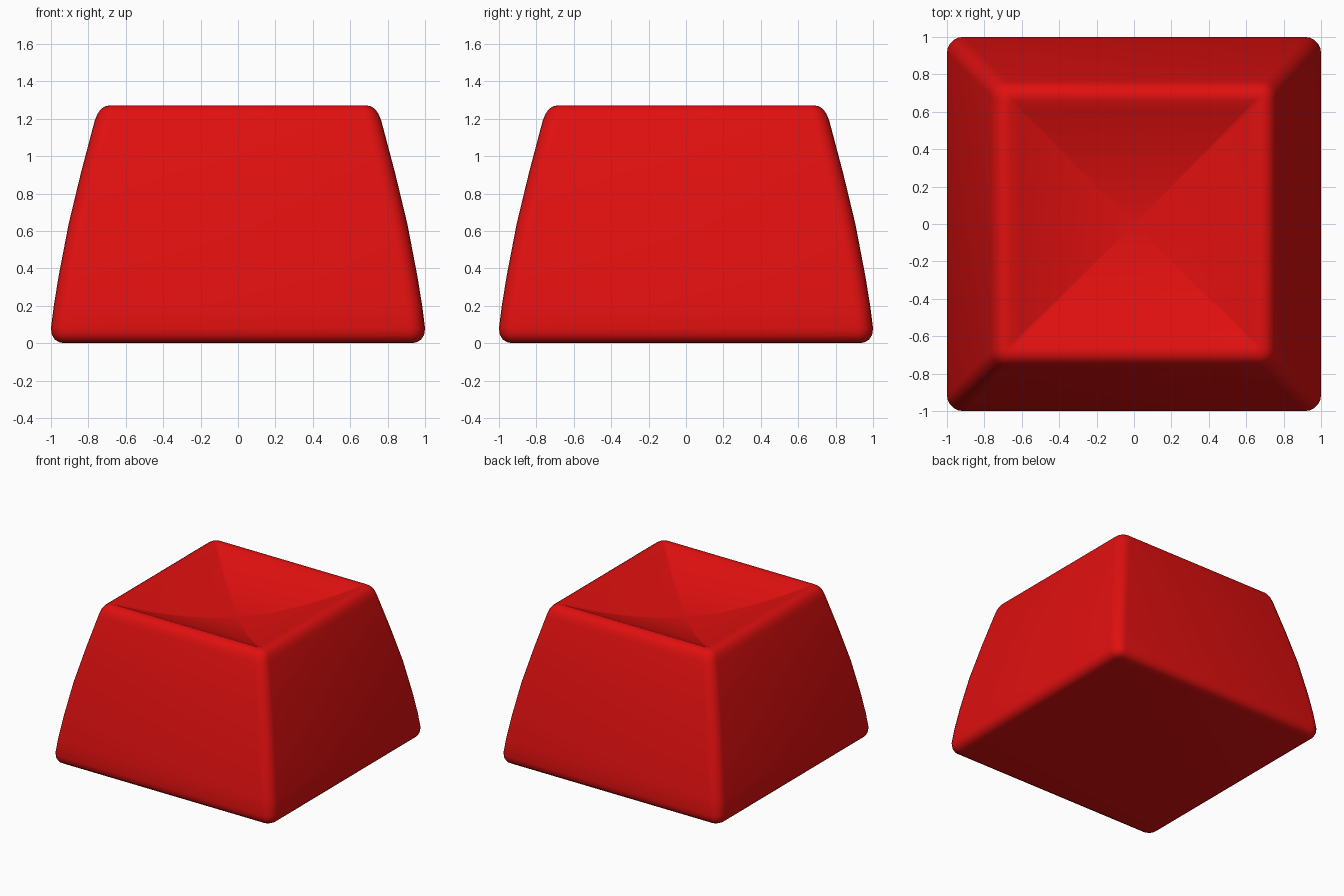
import bpy, bmesh, math

if "Cube" in bpy.data.objects:
    bpy.data.objects.remove(bpy.data.objects["Cube"])

red = bpy.data.materials.new("red plastic")
red.diffuse_color = (0.75, 0.005, 0.005, 1)
red.use_nodes = True
red.node_tree.nodes["Principled BSDF"].inputs["Base Color"].default_value = red.diffuse_color

SEG = 5          # steps per rounded corner


def ring(bm, half, radius, z):
    """Rounded square loop of vertices at height z."""
    verts = []
    c = half - radius
    for k, (sx, sy) in enumerate(((1, 1), (-1, 1), (-1, -1), (1, -1))):
        for i in range(SEG + 1):
            a = math.radians(90 * k + 90 * i / SEG)
            verts.append(bm.verts.new((sx * c + radius * math.cos(a),
                                       sy * c + radius * math.sin(a), z)))
    return verts


# Profile from the underside, up the bowed walls, to the rounded rim
profile = [(0.925, 0.04, 0.0), (0.955, 0.05, 0.005), (0.98, 0.065, 0.02),
           (0.995, 0.08, 0.045), (1.0, 0.085, 0.08),
           (0.985, 0.085, 0.2), (0.957, 0.085, 0.37), (0.905, 0.085, 0.64),
           (0.84, 0.085, 0.91), (0.766, 0.08, 1.19),
           (0.752, 0.075, 1.225), (0.735, 0.065, 1.25),
           (0.712, 0.05, 1.266), (0.685, 0.035, 1.272)]

# Scooped top: square dish, deepest in the middle
DEPTH, EDGE, STEPS = 0.18, 0.66, 12
for i in range(STEPS):
    h = EDGE * (1 - i / STEPS)
    profile.append((h, 0.03 * h, 1.268 - DEPTH * (1 - (h / EDGE) ** 1.8)))

bm = bmesh.new()
rings = [ring(bm, *p) for p in profile]
n = len(rings[0])
for lo, hi in zip(rings, rings[1:]):
    for i in range(n):
        j = (i + 1) % n
        bm.faces.new((lo[i], lo[j], hi[j], hi[i]))
bm.faces.new(rings[0][::-1])
centre = bm.verts.new((0, 0, 1.268 - DEPTH))
for i in range(n):
    bm.faces.new((rings[-1][i], rings[-1][(i + 1) % n], centre))
bmesh.ops.recalc_face_normals(bm, faces=bm.faces[:])

mesh = bpy.data.meshes.new("keycap")
bm.to_mesh(mesh)
bm.free()
mesh.materials.append(red)
keycap = bpy.data.objects.new("keycap", mesh)
bpy.context.collection.objects.link(keycap)
bpy.context.view_layer.objects.active = keycap
keycap.select_set(True)
bpy.ops.object.shade_smooth_by_angle(angle=math.radians(40))
